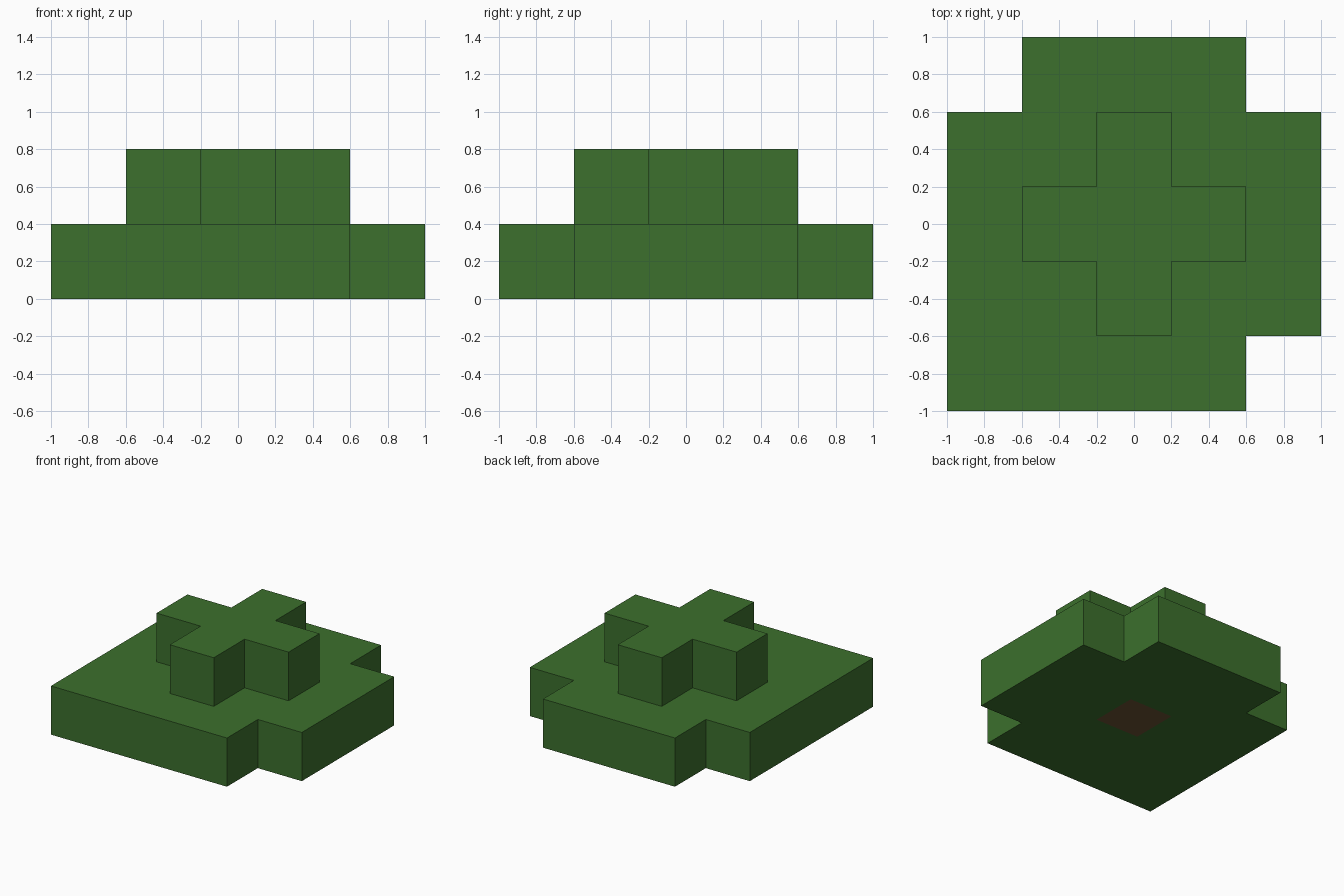
import bpy
import bmesh
import math
from mathutils import Vector

CELL = 0.4

cube = bpy.data.objects.get("Cube")
if cube:
    bpy.data.objects.remove(cube, do_unlink=True)


def make_material(name, colour):
    mat = bpy.data.materials.new(name)
    mat.use_nodes = True
    mat.diffuse_color = colour
    bsdf = next(n for n in mat.node_tree.nodes if n.type == 'BSDF_PRINCIPLED')
    bsdf.inputs["Base Color"].default_value = colour
    bsdf.inputs["Roughness"].default_value = 0.9
    return mat


leaf_green = make_material("leaf_green", (0.045, 0.162, 0.026, 1))
bark_brown = make_material("bark_brown", (0.147, 0.084, 0.033, 1))

# Broad lower tier: a square of blocks with three corners missing
missing = {(2, 2), (-2, 2), (2, -2)}
lower = {(x, y, 0) for x in range(-2, 3) for y in range(-2, 3)
         if (x, y) not in missing}

# Trunk block in the middle of the lower tier
trunk = {(0, 0, 0)}
lower -= trunk

# Cross-shaped upper tier
upper = {(x, y, 1) for x in range(-1, 2) for y in range(-1, 2)
         if abs(x) + abs(y) < 2}

solid = lower | trunk | upper


def build_blocks(name, cells, mat):
    """Mesh of the outer faces of the blocks, with flat areas merged."""
    bm = bmesh.new()
    for cell in sorted(cells):
        centre = Vector(cell) * CELL + Vector((0, 0, CELL / 2))
        for axis in range(3):
            for sign in (-1, 1):
                normal = Vector((0, 0, 0))
                normal[axis] = sign
                if tuple(int(a + b) for a, b in zip(cell, normal)) in solid:
                    continue
                u = Vector((0, 0, 0))
                u[(axis + 1) % 3] = 1
                v = normal.cross(u)
                corners = (-u - v, u - v, u + v, v - u)
                bm.faces.new([bm.verts.new(centre + (normal + c) * CELL / 2)
                              for c in corners])
    bmesh.ops.remove_doubles(bm, verts=bm.verts, dist=0.001)
    bmesh.ops.dissolve_limit(bm, angle_limit=math.radians(1),
                             verts=bm.verts, edges=bm.edges)
    mesh = bpy.data.meshes.new(name)
    bm.to_mesh(mesh)
    bm.free()
    mesh.materials.append(mat)
    obj = bpy.data.objects.new(name, mesh)
    bpy.context.collection.objects.link(obj)
    return obj


build_blocks("lower_foliage", lower, leaf_green)
build_blocks("upper_foliage", upper, leaf_green)
build_blocks("trunk_end", trunk, bark_brown)
